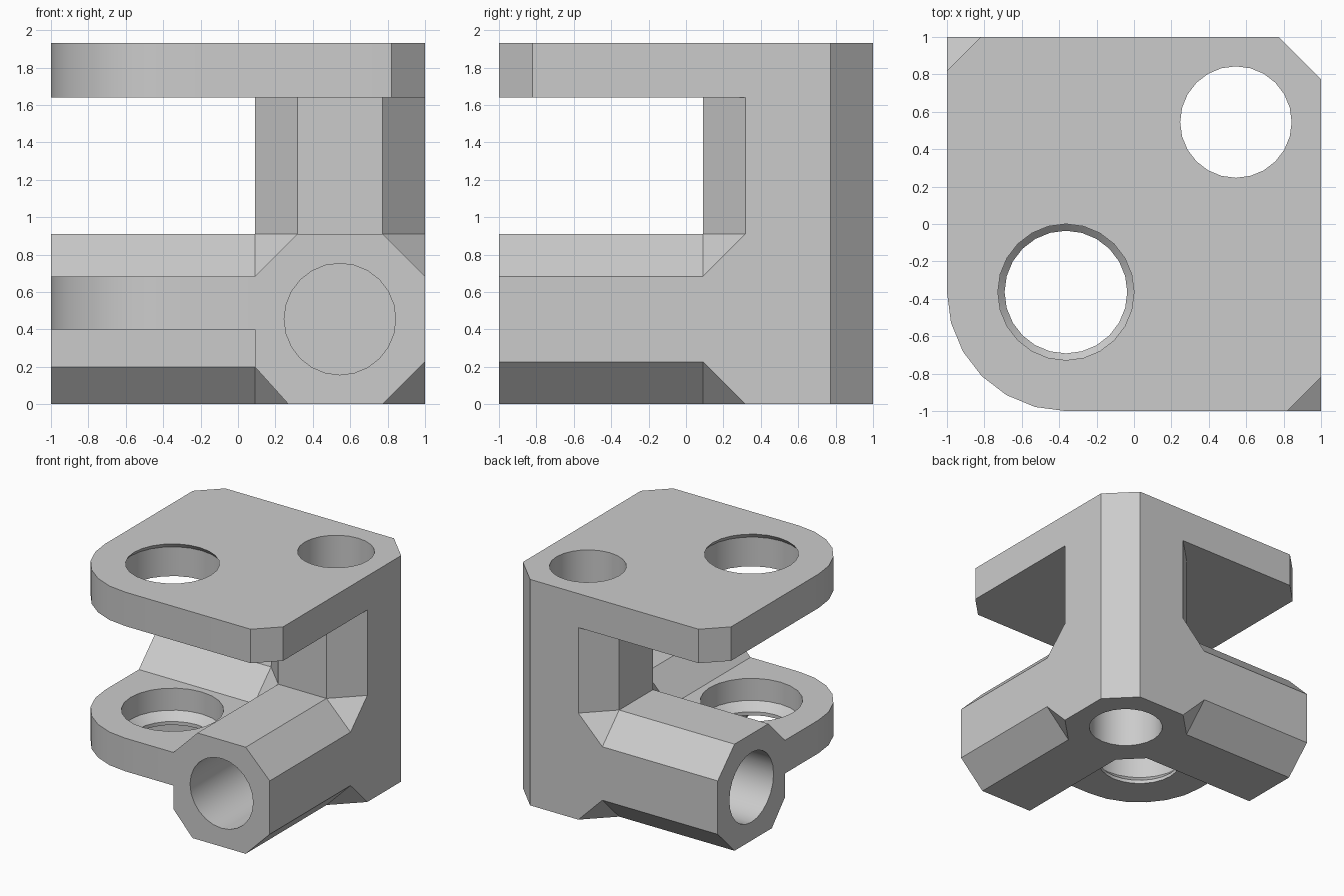
import bpy, bmesh, math
from mathutils import Vector

cube = bpy.data.objects.get("Cube")
if cube:
    bpy.data.objects.remove(cube, do_unlink=True)

grey = bpy.data.materials.new("plain grey")
grey.use_nodes = True
grey.diffuse_color = (0.6, 0.6, 0.6, 1)
grey.node_tree.nodes["Principled BSDF"].inputs["Base Color"].default_value = (0.6, 0.6, 0.6, 1)

IN, OUT = 0.09, 1.0            # inner and outer walls of the corner block
ARM_TOP, SHELF_LOW = 0.91, 0.40
PLATE_LOW, TOP = 1.64, 1.93
CUT, INNER_CUT = 0.227, 0.18   # corner chamfers
MID = (IN + OUT) / 2
BORE = 0.298
SEAT = -0.364                  # x and y of the round seat


def make(name, bm):
    bmesh.ops.recalc_face_normals(bm, faces=bm.faces)
    mesh = bpy.data.meshes.new(name)
    bm.to_mesh(mesh)
    bm.free()
    mesh.materials.append(grey)
    obj = bpy.data.objects.new(name, mesh)
    bpy.context.collection.objects.link(obj)
    return obj


def pull(bm, face, offset):
    """Extrude one face and move the new end by an offset."""
    grown = bmesh.ops.extrude_face_region(bm, geom=[face])["geom"]
    verts = [v for v in grown if isinstance(v, bmesh.types.BMVert)]
    bmesh.ops.translate(bm, verts=verts, vec=offset)


def prism(name, outline, low, high):
    bm = bmesh.new()
    face = bm.faces.new([bm.verts.new((x, y, low)) for x, y in outline])
    pull(bm, face, (0, 0, high - low))
    return make(name, bm)


def turned(name, profile, at, axis="Z"):
    """Solid of revolution from (radius, distance) pairs along one axis."""
    bm = bmesh.new()
    rings = []
    for r, d in profile:
        ring = []
        for i in range(24):
            a = math.tau * i / 24
            u, v = r * math.cos(a), r * math.sin(a)
            p = {"X": (d, u, v), "Y": (u, d, v), "Z": (u, v, d)}[axis]
            ring.append(bm.verts.new(Vector(p) + Vector(at)))
        rings.append(ring)
    for a, b in zip(rings, rings[1:]):
        for i in range(24):
            j = (i + 1) % 24
            bm.faces.new((a[i], a[j], b[j], b[i]))
    bm.faces.new(rings[0])
    bm.faces.new(rings[-1])
    return make(name, bm)


def cut(obj, cutters):
    bpy.ops.object.select_all(action="DESELECT")
    bpy.context.view_layer.objects.active = obj
    obj.select_set(True)
    for c in cutters:
        mod = obj.modifiers.new("hole", "BOOLEAN")
        mod.operation, mod.solver, mod.object = "DIFFERENCE", "EXACT", c
        bpy.ops.object.modifier_apply(modifier=mod.name)
    bpy.ops.object.shade_smooth_by_angle(angle=math.radians(30))


# Corner block: a box with its corners cut off
bm = bmesh.new()
for x, sx in ((IN, 1), (OUT, -1)):
    for y, sy in ((IN, 1), (OUT, -1)):
        for z, sz in ((0, 1), (ARM_TOP, -1)):
            c, h = CUT, CUT
            if x == IN and y == IN and z == 0:
                c, h = INNER_CUT, 0.2
            bm.verts.new((x + sx * c, y, z))
            bm.verts.new((x, y + sy * c, z))
            if not (x == OUT and y == OUT):   # this upright edge is cut in full
                bm.verts.new((x, y, z + sz * h))
bmesh.ops.convex_hull(bm, input=bm.verts)
bmesh.ops.dissolve_limit(bm, angle_limit=0.02, verts=bm.verts, edges=bm.edges)
bm.normal_update()

# Post and two arms pulled out of its eight-sided faces
ways = [Vector((0, 0, PLATE_LOW - ARM_TOP)), Vector((-1 - IN, 0, 0)), Vector((0, -1 - IN, 0))]
ends = [max(bm.faces, key=lambda f: f.normal.dot(way)) for way in ways]
for face, way in zip(ends, ways):
    pull(bm, face, way)
bmesh.ops.delete(bm, geom=[f for f in ends if f.is_valid], context="FACES_ONLY")
bm.normal_update()
bmesh.ops.dissolve_limit(bm, angle_limit=0.01, verts=bm.verts, edges=bm.edges)
frame = make("corner_frame", bm)

# Plates share a rounded corner around the seat
arc = []
for i in range(7):
    a = math.radians(180 + 15 * i)
    arc.append((SEAT + (1 + SEAT) * math.cos(a), SEAT + (1 + SEAT) * math.sin(a)))
top_plate = prism("top_plate", arc + [(0.82, -1), (1, -0.82), (1, OUT - CUT), (OUT - CUT, 1),
                                      (-0.82, 1), (-1, 0.82)], PLATE_LOW, TOP)
shelf = prism("lower_plate", arc + [(IN, -1), (IN, IN), (-1, IN)], SHELF_LOW, ARM_TOP - CUT)

# Bores and stepped seats
post_bore = turned("post_bore_cutter", [(BORE, -0.1), (BORE, 2.1)], (MID, MID, 0))
arm_x_bore = turned("side_arm_bore_cutter", [(BORE, -1.1), (BORE, IN)], (0, MID, ARM_TOP / 2), "X")
arm_y_bore = turned("front_arm_bore_cutter", [(BORE, -1.1), (BORE, IN)], (MID, 0, ARM_TOP / 2), "Y")
low_seat = turned("lower_seat_cutter", [(0.328, 0.3), (0.328, 0.43), (0.396, 0.495), (0.396, 0.8)],
                  (SEAT, SEAT, 0))
top_seat = turned("top_seat_cutter", [(0.396, 1.5), (0.396, 1.89), (0.364, TOP), (0.364, 2.0)],
                  (SEAT, SEAT, 0))
cut(frame, [post_bore, arm_x_bore, arm_y_bore])
cut(top_plate, [post_bore, top_seat])
cut(shelf, [low_seat])
for c in (post_bore, arm_x_bore, arm_y_bore, low_seat, top_seat):
    bpy.data.objects.remove(c, do_unlink=True)
